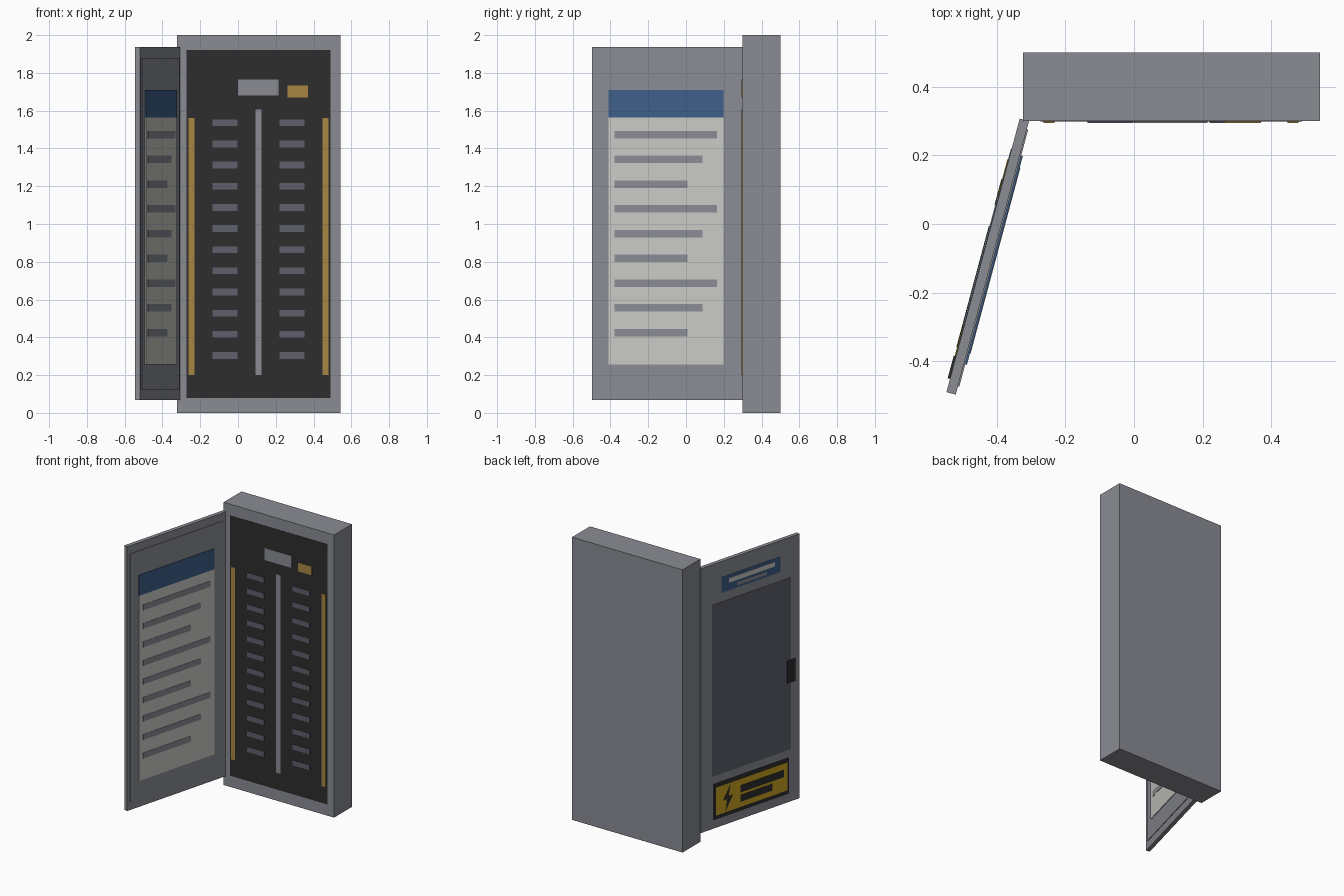
import bpy, bmesh, math
from mathutils import Vector

if "Cube" in bpy.data.objects:
    bpy.data.objects.remove(bpy.data.objects["Cube"])


def material(name, hexcode):
    def lin(i):
        c = int(hexcode[i:i + 2], 16) / 255
        return c / 12.92 if c <= 0.04045 else ((c + 0.055) / 1.055) ** 2.4
    m = bpy.data.materials.new(name)
    m.diffuse_color = (lin(0), lin(2), lin(4), 1)
    m.use_nodes = True
    m.node_tree.nodes["Principled BSDF"].inputs["Base Color"].default_value = m.diffuse_color
    return m


GREY = material("cabinet grey", "8A8C94")
DARK = material("charcoal", "2D2D2D")
SLATE = material("slate grey", "5E606B")
GOLD = material("brass", "A88644")
BLUE = material("label blue", "3E5F88")
CREAM = material("paper cream", "C9CAC4")
YELLOW = material("warning yellow", "CCA520")

# Surface frames: origin, sideways direction, outward direction
A = math.radians(15)
along = Vector((-math.sin(A), -math.cos(A), 0))
inward = Vector((math.cos(A), -math.sin(A), 0))
hinge = Vector((-0.333, 0.307, 0))
THICK = 0.028
FRONT = (Vector((0, 0.30, 0)), Vector((1, 0, 0)), Vector((0, -1, 0)))
INNER = (hinge + inward * THICK, along, inward)
OUTER = (hinge, along, -inward)


def prism(name, frame, mat, outlines, d0, d1):
    """Extrude (u, z) outlines from depth d0 to d1 over a surface frame."""
    o, u, w = frame
    bm = bmesh.new()
    for pts in outlines:
        rings = [[bm.verts.new(o + u * a + w * d + Vector((0, 0, z)))
                  for a, z in pts] for d in (d0, d1)]
        bm.faces.new(rings[0])
        bm.faces.new(rings[1])
        n = len(pts)
        for i in range(n):
            j = (i + 1) % n
            bm.faces.new((rings[0][i], rings[0][j], rings[1][j], rings[1][i]))
    bmesh.ops.recalc_face_normals(bm, faces=bm.faces)
    me = bpy.data.meshes.new(name)
    bm.to_mesh(me)
    bm.free()
    me.materials.append(mat)
    ob = bpy.data.objects.new(name, me)
    bpy.context.collection.objects.link(ob)
    return ob


def boxes(name, frame, mat, rects, d1, d0=-0.001):
    outlines = [[(a, c), (b, c), (b, d), (a, d)] for a, b, c, d in rects]
    return prism(name, frame, mat, outlines, d0, d1)


# Cabinet body and its dark front panel
boxes("cabinet_body", FRONT, GREY, [(-0.323, 0.542, 0, 2)], 0, -0.2)
boxes("breaker_panel", FRONT, DARK, [(-0.272, 0.49, 0.08, 1.92)], 0.002)

# Panel fittings
boxes("breakers", FRONT, SLATE,
      [(x, x + 0.133, z - 0.018, z + 0.018)
       for x in (-0.135, 0.22) for z in (0.304 + 0.112 * i for i in range(12))], 0.005)
boxes("centre_rail", FRONT, GREY, [(0.092, 0.125, 0.2, 1.605)], 0.005)
boxes("bus_bars", FRONT, GOLD,
      [(-0.263, -0.231, 0.2, 1.562), (0.447, 0.479, 0.2, 1.562)], 0.005)
boxes("main_switch_plate", FRONT, GREY, [(0.0, 0.214, 1.68, 1.765)], 0.005)
boxes("brass_plate", FRONT, GOLD, [(0.262, 0.37, 1.67, 1.732)], 0.005)

# Open door
boxes("door", OUTER, GREY, [(0, 0.825, 0.067, 1.937)], 0, -THICK)

# Inside of the door: liner and circuit chart
boxes("door_liner", INNER, GREY, [(0.025, 0.8, 0.125, 1.88)], 0.004)
boxes("chart_paper", INNER, CREAM, [(0.103, 0.733, 0.255, 1.565)], 0.009, 0.003)
boxes("chart_header", INNER, BLUE, [(0.103, 0.733, 1.565, 1.71)], 0.009, 0.003)
boxes("chart_lines", INNER, GREY,
      [((0.138, 0.217, 0.3)[i % 3], 0.699, z - 0.02, z + 0.02)
       for i, z in enumerate(1.473 - 0.131 * k for k in range(9))], 0.011, 0.008)

# Outside of the door: label, dark inset, handle
boxes("door_label", OUTER, BLUE, [(0.17, 0.665, 1.715, 1.825)], 0.002)
boxes("label_line", OUTER, CREAM, [(0.23, 0.617, 1.77, 1.802)], 0.004)
boxes("label_subline", OUTER, GREY, [(0.297, 0.55, 1.732, 1.755)], 0.004)
boxes("door_inset", OUTER, SLATE, [(0.09, 0.75, 0.437, 1.652)], 0.002)
boxes("door_handle", OUTER, DARK, [(0.717, 0.785, 0.912, 1.07)], 0.007)

# Warning sign
boxes("sign_border", OUTER, DARK, [(0.105, 0.735, 0.127, 0.382)], 0.002)
boxes("sign_face", OUTER, YELLOW, [(0.122, 0.718, 0.155, 0.353)], 0.004)
boxes("sign_lines", OUTER, DARK,
      [(0.325, 0.69, 0.258, 0.308), (0.325, 0.592, 0.192, 0.24)], 0.006)
prism("sign_bolt", OUTER, DARK,
      [[(0.24, 0.335), (0.183, 0.245), (0.217, 0.245), (0.203, 0.168),
        (0.262, 0.262), (0.226, 0.262)]], 0.003, 0.006)
